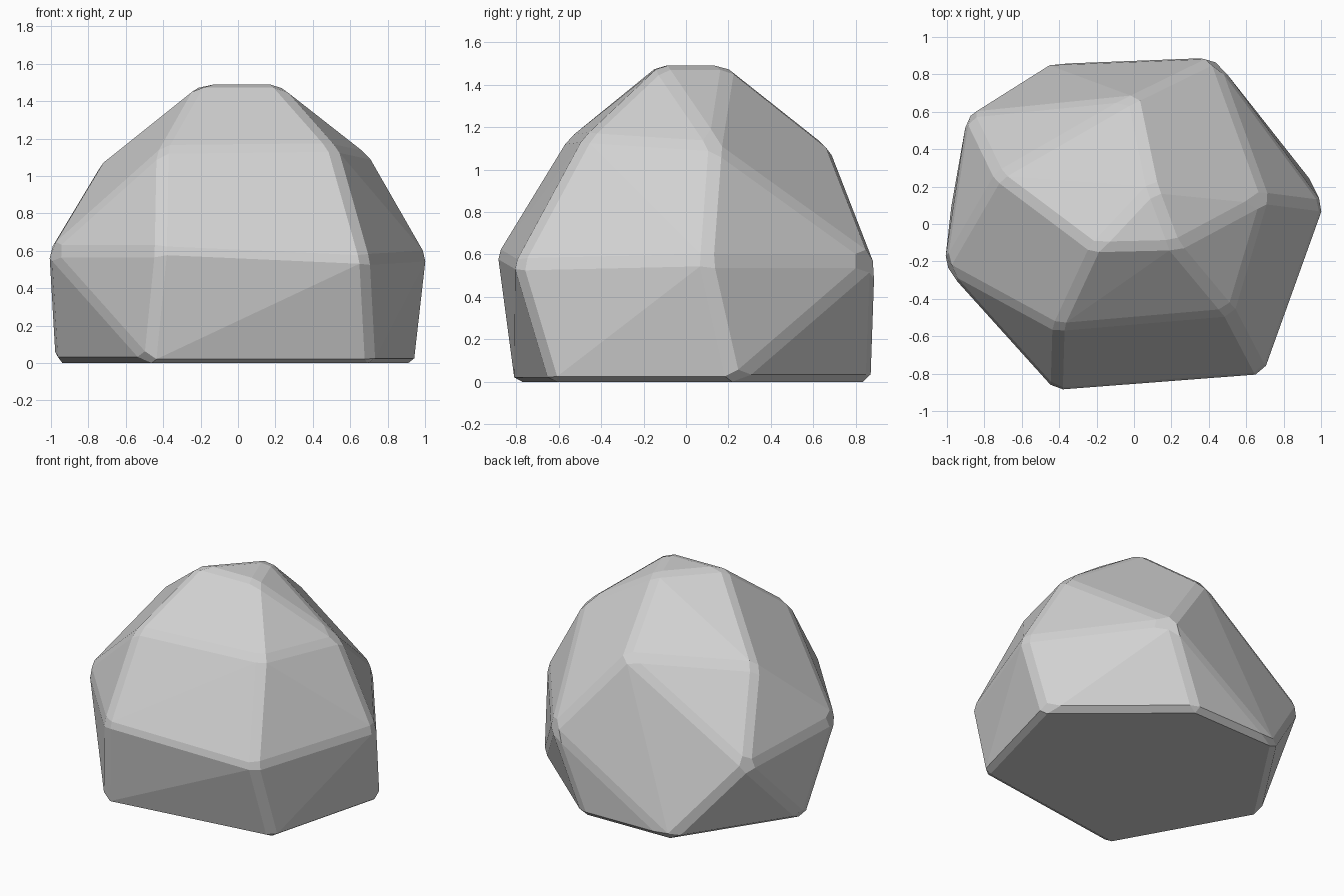
import bpy
import bmesh
from mathutils import Vector

cube = bpy.data.objects.get("Cube")
if cube:
    bpy.data.objects.remove(cube, do_unlink=True)

# Stone colour
stone = bpy.data.materials.new("pale stone grey")
stone.use_nodes = True
grey = (0.64, 0.64, 0.64, 1.0)
stone.diffuse_color = grey
stone.node_tree.nodes["Principled BSDF"].inputs["Base Color"].default_value = grey

# Corner rings of the boulder, from the ground up
ground = [(-.98, .08, 0), (-.48, -.81, 0), (.72, -.64, 0),
          (.95, .23, 0), (.2, .87, 0), (-.47, .855, 0)]
waist = [(-1.015, -.23, .6), (-.42, -.89, .6), (.69, -.805, .55),
         (1.015, .1, .57), (.43, .89, .57), (-.89, .59, .53)]
shoulder = [(-.41, -.56, 1.14), (.52, -.48, 1.15), (.705, .14, 1.11),
            (0, .68, 1.11), (-.73, .26, 1.075)]
crown = [(-.21, -.13, 1.49), (.22, -.12, 1.49), (.1, .2, 1.49)]

# Boulder body: hull around the corners, with nearly flat creases merged
mesh = bpy.data.meshes.new("boulder")
bm = bmesh.new()
for corner in ground + waist + shoulder + crown:
    bm.verts.new(Vector(corner))
bmesh.ops.convex_hull(bm, input=bm.verts)
bmesh.ops.dissolve_limit(bm, angle_limit=0.03, verts=bm.verts, edges=bm.edges)
bmesh.ops.recalc_face_normals(bm, faces=bm.faces)
bm.to_mesh(mesh)
bm.free()
mesh.materials.append(stone)
boulder = bpy.data.objects.new("boulder", mesh)
bpy.context.collection.objects.link(boulder)

# Worn edges: chamfer only the distinct creases
bevel = boulder.modifiers.new("worn edges", "BEVEL")
bevel.width = 0.035
bevel.segments = 1
bevel.limit_method = "ANGLE"
bevel.angle_limit = 0.26
